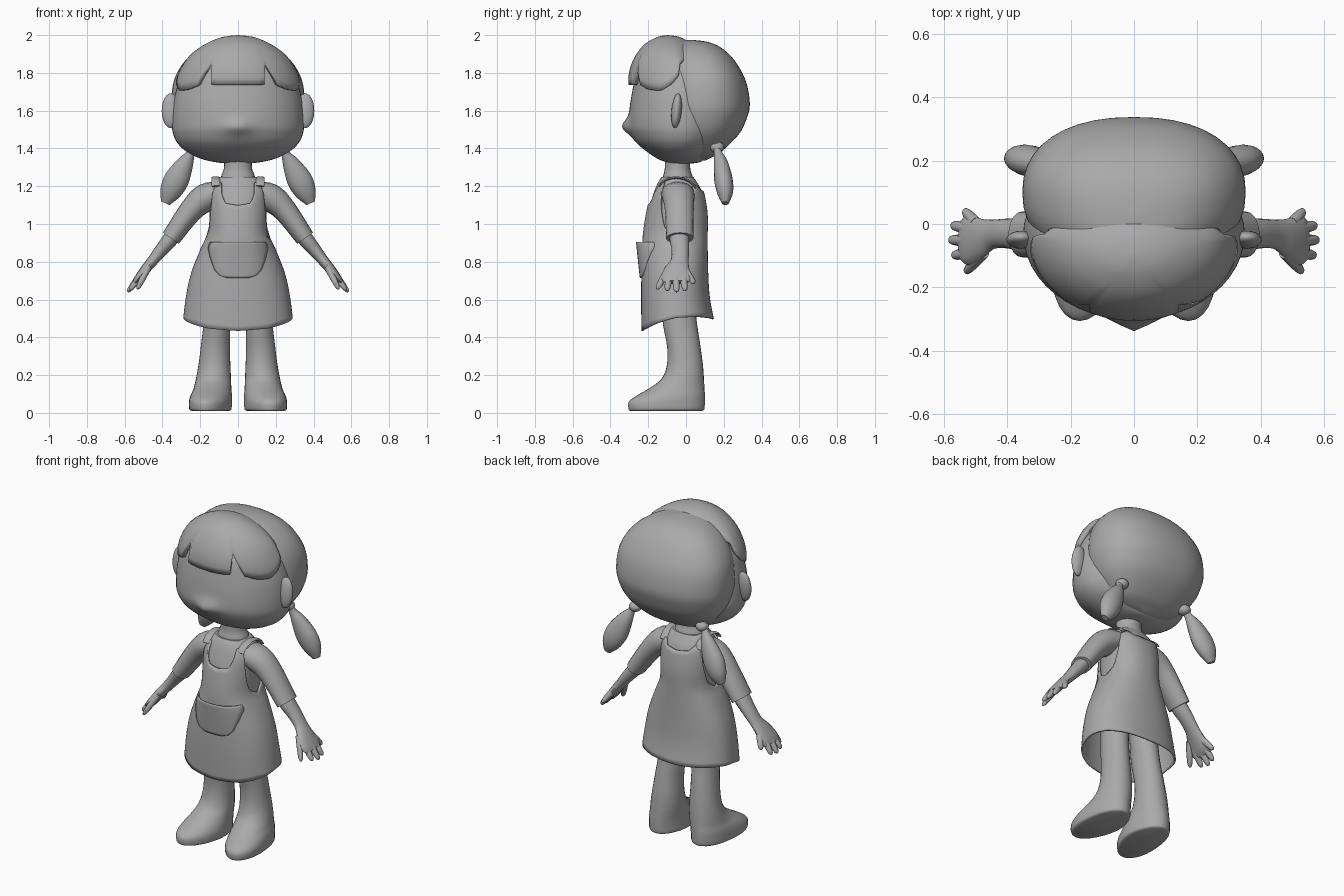
import bpy, bmesh, math
from mathutils import Vector, Matrix

grey = bpy.data.materials.new("plain_grey")
grey.diffuse_color = (0.4, 0.4, 0.4, 1)
X, Y = Vector((1, 0, 0)), Vector((0, 1, 0))


def finish(name, bm, mirror=False, thick=0, angle=40):
    """Turn a bmesh into a smooth object, optionally mirrored or thickened."""
    bmesh.ops.remove_doubles(bm, verts=bm.verts, dist=1e-4)
    bmesh.ops.recalc_face_normals(bm, faces=bm.faces)
    me = bpy.data.meshes.new(name)
    bm.to_mesh(me)
    bm.free()
    me.materials.append(grey)
    ob = bpy.data.objects.new(name, me)
    bpy.context.collection.objects.link(ob)
    bpy.ops.object.select_all(action='DESELECT')
    ob.select_set(True)
    bpy.context.view_layer.objects.active = ob
    bpy.ops.object.shade_smooth_by_angle(angle=math.radians(angle))
    if thick:
        m = ob.modifiers.new("thickness", 'SOLIDIFY')
        m.thickness, m.offset = thick, -1
    if mirror:
        ob.modifiers.new("mirror", 'MIRROR').use_clip = False
    return ob


def grid(rings, closed=True, caps=(False, False)):
    """Skin a list of point rows."""
    bm = bmesh.new()
    vs = [[bm.verts.new(p) for p in r] for r in rings]
    n = len(vs[0])
    for a, b in zip(vs, vs[1:]):
        for i in range(n if closed else n - 1):
            j = (i + 1) % n
            bm.faces.new((a[i], a[j], b[j], b[i]))
    for cap, r in zip(caps, (vs[0], vs[-1])):
        if cap:
            bm.faces.new(r)
    return bm


def spline(rows, n=5):
    """Smooth curve through tuples of any length."""
    out = []
    for i in range(len(rows) - 1):
        p = [rows[max(i - 1, 0)], rows[i], rows[i + 1], rows[min(i + 2, len(rows) - 1)]]
        for k in range(n):
            t = k / n
            out.append(tuple(b + .5 * t * (c - a + t * (2 * a - 5 * b + 4 * c - d + t * (3 * (b - c) + d - a)))
                             for a, b, c, d in zip(*p)))
    return out + [rows[-1]]


def lookup(rows, v):
    """Linear lookup on the first value, which must rise."""
    for a, b in zip(rows, rows[1:]):
        if v <= b[0]:
            t = max(0, (v - a[0]) / (b[0] - a[0] or 1))
            return [p + (q - p) * t for p, q in zip(a, b)]
    return rows[-1]


def section(row, th, p=1):
    """Point on a cross-section (z, cx, cy, rx, y_front, y_back); angle 0 faces front, p < 1 is boxier."""
    z, cx, cy, rx, yf, yb = row
    c, s = (math.copysign(abs(f(th)) ** p, f(th)) for f in (math.cos, math.sin))
    return Vector((cx + rx * s, cy - (cy - yf if c > 0 else yb - cy) * c, z))


def loft(name, rows, n=32, mirror=False, shape=None, p=1, **kw):
    rings = [[section(r, 2 * math.pi * i / n, p) for i in range(n)] for r in spline(rows)]
    if shape:
        rings = [[q + shape(q) for q in r] for r in rings]
    return finish(name, grid(rings, True, (True, True)), mirror, **kw)


def shell(name, rows, low, high, nv, thick, ease=1, n=72, p=1):
    """Cloth-like shell whose lower and upper edges depend on the angle."""
    rows, rings = spline(rows), []
    for k in range(nv + 1):
        ring = []
        for i in range(n):
            th = 2 * math.pi * i / n
            d = abs(math.degrees(math.atan2(math.sin(th), math.cos(th))))
            hi, lo = lookup(high, d)[1], lookup(low, d)[1]
            ring.append(section(lookup(rows, hi + (lo - hi) * (k / nv) ** ease), th, p))
        rings.append(ring)
    return finish(name, grid(rings), thick=thick)


def tube(name, pts, side=Y, n=16, mirror=True):
    """Sweep an oval along points (x, y, z, radius along side, other radius)."""
    pts = spline(pts, 4)
    rings = []
    for i, p in enumerate(pts):
        a, b = pts[max(i - 1, 0)], pts[min(i + 1, len(pts) - 1)]
        t = (Vector(b[:3]) - Vector(a[:3])).normalized()
        s = (side - t * side.dot(t)).normalized()
        u = t.cross(s)
        rings.append([Vector(p[:3]) + s * p[3] * math.cos(2 * math.pi * k / n)
                      + u * p[4] * math.sin(2 * math.pi * k / n) for k in range(n)])
    return finish(name, grid(rings, True, (True, True)), mirror)


def ball(name, pos, rad, mirror=False, turn=0):
    bm = bmesh.new()
    mat = Matrix.Translation(pos) @ Matrix.Rotation(turn, 4, 'X') @ Matrix.Diagonal((*rad, 1))
    bmesh.ops.create_uvsphere(bm, u_segments=20, v_segments=12, radius=1, matrix=mat)
    return finish(name, bm, mirror)


def nose(q):
    """Soft pointed nose pulled out of the face."""
    return -Y * .036 * math.exp(-(q.x / .055) ** 2 - ((q.z - 1.515) / .042) ** 2) if q.y < -.1 else Vector()


# Head
loft("face", [
    (1.318, 0, -.03, .03, -.06, 0), (1.326, 0, -.03, .11, -.1, .07), (1.345, 0, -.03, .195, -.15, .1),
    (1.385, 0, -.03, .275, -.21, .15), (1.43, 0, -.03, .322, -.262, .18), (1.475, 0, -.03, .343, -.29, .2),
    (1.52, 0, -.03, .35, -.303, .21), (1.6, 0, -.03, .347, -.3, .21), (1.7, 0, -.03, .33, -.285, .2),
    (1.8, 0, -.03, .29, -.26, .18), (1.88, 0, -.03, .2, -.2, .12)], 48, shape=nose, angle=60)
ball("ear", (.357, -.05, 1.6), (.047, .027, .092), True, -.1)

# Hair
loft("back_hair", [
    (1.335, 0, .07, .03, .04, .1), (1.35, 0, .07, .13, -.01, .13), (1.385, 0, .08, .215, -.06, .19),
    (1.475, 0, .09, .302, -.1, .28), (1.56, 0, .1, .34, -.13, .322), (1.635, 0, .1, .353, -.14, .338),
    (1.74, 0, .1, .344, -.14, .322), (1.82, 0, .09, .312, -.14, .287), (1.89, 0, .08, .255, -.13, .237),
    (1.94, 0, .06, .18, -.1, .175), (1.965, 0, .04, .1, -.06, .11), (1.975, 0, .02, .01, .01, .03)], 40, p=.88)
shell("fringe", [
    (1.69, 0, -.04, .335, -.296, .08), (1.74, 0, -.04, .333, -.305, .08), (1.79, 0, -.04, .32, -.304, .08),
    (1.85, 0, -.05, .288, -.288, .06), (1.9, 0, -.06, .248, -.262, .05), (1.95, 0, -.08, .178, -.222, .03),
    (1.985, 0, -.095, .1, -.165, -.02), (1.996, 0, -.1, .045, -.13, -.06), (2.0, 0, -.1, 0, -.1, -.1)],
    [(0, 1.735), (20, 1.735), (25, 1.74), (30, 1.855), (40, 1.735), (52, 1.712), (68, 1.705), (82, 1.745),
     (100, 1.85), (180, 1.93)], [(0, 2.0), (180, 2.0)], 14, .025, ease=2)
ball("hair_tie", (.225, .165, 1.405), (.037, .037, .03), True)
tube("pigtail", [(.235, .16, 1.42, .02, .02), (.25, .17, 1.375, .022, .022), (.28, .185, 1.32, .038, .045),
                 (.325, .198, 1.235, .049, .066), (.36, .207, 1.165, .042, .055), (.385, .208, 1.11, .018, .024)])

# Neck and shirt
loft("neck", [(1.19, 0, -.045, .1, -.13, .04), (1.25, 0, -.045, .09, -.122, .035),
              (1.3, 0, -.045, .074, -.112, .022), (1.4, 0, -.045, .075, -.115, .03)], 24)
loft("shirt", [
    (.88, 0, -.045, .15, -.2, .09), (1.0, 0, -.045, .15, -.205, .1), (1.1, 0, -.045, .152, -.19, .1),
    (1.18, 0, -.045, .145, -.165, .08), (1.225, 0, -.045, .127, -.145, .055), (1.25, 0, -.045, .1, -.128, .038)],
    p=.88)
tube("sleeve", [(.08, -.045, 1.165, .09, .06), (.17, -.04, 1.14, .085, .075), (.25, -.035, 1.07, .076, .063),
                (.355, -.033, .925, .072, .051)], n=20)

# Pinafore dress, straps and pocket
BOXY = .88
dress = [
    (.43, 0, -.045, .297, -.235, .162), (.6, 0, -.045, .278, -.238, .128), (.735, 0, -.045, .25, -.236, .118),
    (.87, 0, -.045, .198, -.232, .115), (.95, 0, -.045, .164, -.228, .115), (1.05, 0, -.045, .163, -.213, .115),
    (1.15, 0, -.045, .163, -.19, .1), (1.2, 0, -.045, .153, -.168, .083), (1.25, 0, -.045, .13, -.13, .04)]
shell("dress", dress, [(0, .434), (30, .447), (60, .477), (90, .505), (120, .51), (180, .497)],
      [(0, 1.1), (20, 1.11), (28, 1.14), (35, 1.22), (50, 1.225), (56, 1.15), (62, 1.05), (72, .97), (90, .94),
       (108, .98), (120, 1.09), (128, 1.2), (142, 1.21), (155, 1.18), (180, 1.17)], 26, .01, p=BOXY)
tube("strap", [(.116, -.143, 1.2, .023, .006), (.118, -.115, 1.23, .023, .006), (.118, -.05, 1.246, .023, .006),
               (.118, .02, 1.226, .023, .006), (.116, .052, 1.19, .023, .006)], side=X)

smooth_dress, pocket = spline(dress), []
widths = [(.715, .06), (.728, .1), (.76, .127), (.82, .148), (.87, .16), (.89, .157), (.905, .146)]
for k in range(17):
    z = .715 + .19 * k / 16
    w = lookup(widths, z)[1]
    row = lookup(smooth_dress, z)
    ring = []
    for i in range(21):
        u = i / 10 - 1
        s = u * w / row[3]
        q = section(row, math.asin(math.copysign(min(1, abs(s)) ** (1 / BOXY), s)), BOXY)
        ring.append(q - Y * (.004 + (.004 + .026 * k / 16) * (1 - u ** 4)))
    pocket.append(ring)
finish("pocket", grid(pocket, False), thick=.008)

# Arms and hands
tube("arm", [(.25, -.035, 1.06, .05, .045), (.35, -.035, .93, .052, .042), (.4, -.03, .87, .047, .036),
             (.45, -.033, .808, .047, .029), (.49, -.045, .76, .066, .026), (.525, -.05, .715, .08, .022),
             (.545, -.05, .692, .065, .015)])
for name, root, tip in (("thumb", (.475, -.09, .77), (.533, -.153, .655)),
                        ("index_finger", (.51, -.088, .73), (.574, -.1, .648)),
                        ("middle_finger", (.525, -.053, .72), (.583, -.05, .64)),
                        ("ring_finger", (.52, -.015, .722), (.576, -.004, .648)),
                        ("little_finger", (.5, .003, .745), (.537, .043, .685))):
    a, b = Vector(root), Vector(tip)
    tube(name, [(*a, .02, .019), (*a.lerp(b, .5), .018, .017), (*a.lerp(b, .88), .014, .012), (*b, .004, .004)], n=10)

# Legs with shoes, toes turned slightly outward
loft("leg_and_shoe", [
    (.01, .142, -.1, .095, -.295, .085), (.02, .142, -.1, .11, -.304, .097), (.06, .142, -.1, .112, -.302, .1),
    (.095, .14, -.08, .108, -.255, .1), (.13, .135, -.05, .1, -.195, .098), (.18, .13, -.02, .093, -.13, .095),
    (.25, .125, -.01, .085, -.102, .09), (.35, .12, -.02, .077, -.1, .077), (.5, .11, -.035, .071, -.125, .055),
    (.72, .1, -.045, .075, -.125, .035)], 28, True, angle=50,
    shape=lambda q: X * -.13 * min(0, q.y + .08) * (q.z < .2))
